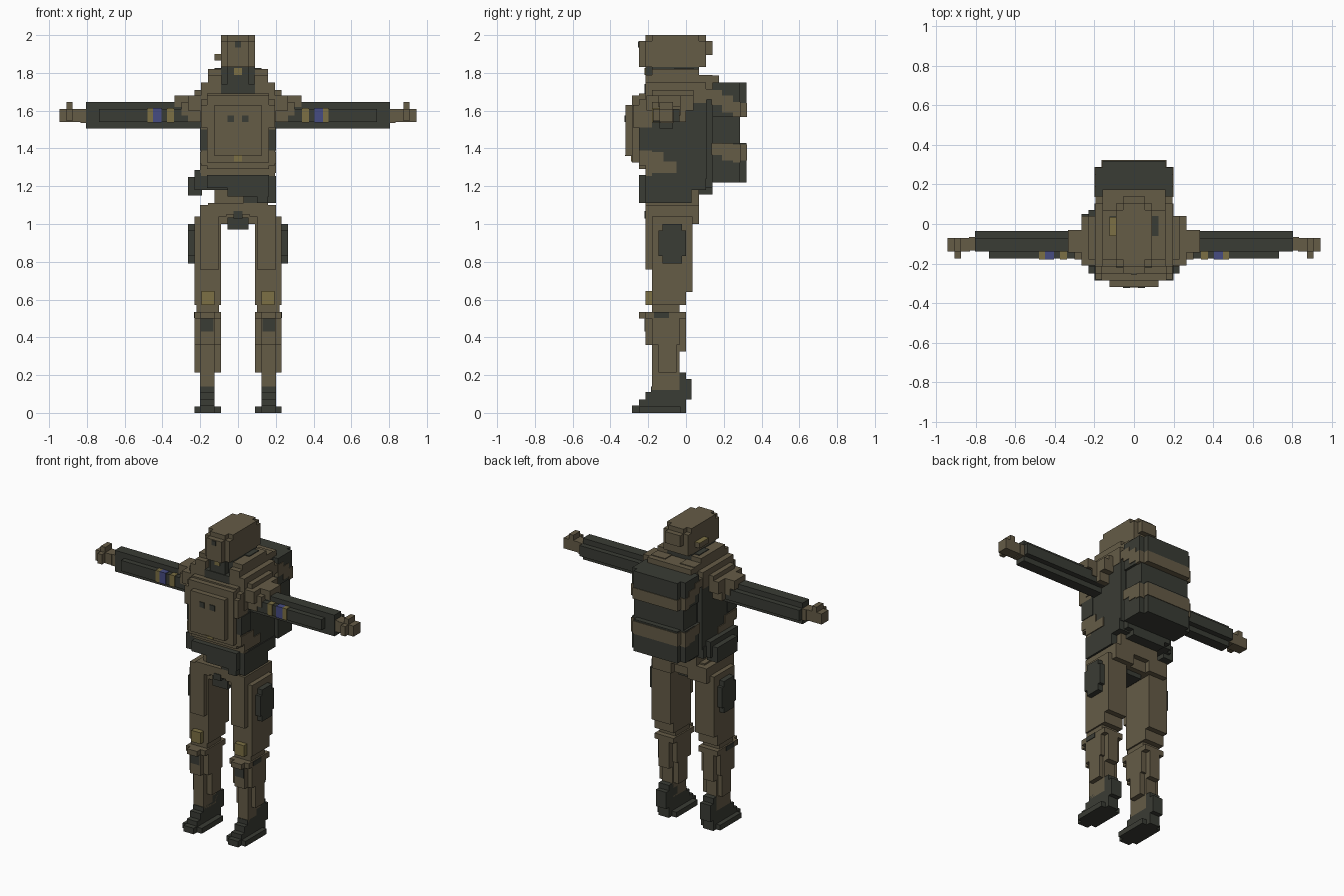
import bpy
import bmesh

old = bpy.data.objects.get("Cube")
if old:
    bpy.data.objects.remove(old, do_unlink=True)


def material(name, rgb):
    m = bpy.data.materials.new(name)
    m.use_nodes = True
    m.diffuse_color = (*rgb, 1)
    bsdf = m.node_tree.nodes["Principled BSDF"]
    bsdf.inputs["Base Color"].default_value = (*rgb, 1)
    bsdf.inputs["Roughness"].default_value = 0.9
    return m


BROWN = material("olive brown", (0.130, 0.106, 0.062))
DARK = material("dark grey green", (0.042, 0.045, 0.035))
GOLD = material("dull gold", (0.200, 0.160, 0.058))
BLUE = material("badge blue", (0.062, 0.072, 0.225))


def part(name, mat, boxes, side=1):
    """Blocky part from boxes given as x0, x1, y0, y1, z0, z1."""
    bm = bmesh.new()
    for x0, x1, y0, y1, z0, z1 in boxes:
        x0, x1 = sorted((x0 * side, x1 * side))
        cube = bmesh.ops.create_cube(bm, size=1)
        for v in cube["verts"]:
            v.co.x = x1 if v.co.x > 0 else x0
            v.co.y = y1 if v.co.y > 0 else y0
            v.co.z = z1 if v.co.z > 0 else z0
    mesh = bpy.data.meshes.new(name)
    bm.to_mesh(mesh)
    bm.free()
    mesh.materials.append(mat)
    obj = bpy.data.objects.new(name, mesh)
    bpy.context.collection.objects.link(obj)
    return obj


def pair(name, mat, boxes):
    """Left part on +x and its mirrored right twin."""
    part("left_" + name, mat, boxes, 1)
    part("right_" + name, mat, boxes, -1)


# Head and neck
part("helmet", BROWN, [
    (-.09, .09, -.215, .105, 1.83, 1.97),
    (-.09, .09, -.18, .07, 1.95, 2.0),
    (-.055, .055, -.215, .105, 1.95, 2.0),
    (-.055, .055, -.25, .14, 1.895, 1.97),
    (-.055, .055, -.25, .10, 1.83, 1.97)])
part("helmet_dot", DARK, [(-.015, .015, -.255, -.25, 1.935, 1.965)])
part("ear_piece", BROWN, [(-.125, -.09, -.06, .035, 1.865, 1.895)])
part("ear_piece_top", GOLD, [(-.125, -.09, -.06, .035, 1.895, 1.9)])
part("neck", DARK, [
    (-.09, .09, -.18, .07, 1.65, 1.83),
    (-.09, .09, -.22, -.1, 1.66, 1.74),
    (-.055, .055, -.215, .0, 1.70, 1.83)])
part("neck_badge", GOLD, [(-.02, .02, -.22, -.21, 1.79, 1.825)])

# Collar and shoulders
pair("collar", BROWN, [
    (.088, .16, -.215, .07, 1.68, 1.79),
    (.088, .16, -.18, .07, 1.75, 1.82),
    (.055, .16, .03, .14, 1.68, 1.79)])
pair("shoulder_strap", DARK, [(.09, .125, -.06, .04, 1.82, 1.825)])
part("upper_back", BROWN, [
    (-.16, .16, .05, .175, 1.715, 1.785),
    (-.195, .195, -.1, .14, 1.66, 1.715)])
pair("shoulder", BROWN, [
    (.09, .197, -.215, .105, 1.64, 1.75),
    (.16, .265, -.21, .04, 1.60, 1.68),
    (.16, .265, -.18, .0, 1.54, 1.62),
    (.16, .23, -.18, .04, 1.66, 1.71),
    (.2, .335, -.145, -.03, 1.62, 1.68),
    (.2, .30, -.18, -.03, 1.575, 1.645)])

# Torso and chest armour
part("torso", DARK, [
    (-.195, .195, -.18, .11, 1.24, 1.66),
    (-.16, .16, .08, .15, 1.26, 1.72)])
part("chest_armour", BROWN, [
    (-.195, .195, -.215, -.17, 1.255, 1.68),
    (-.195, .195, -.25, -.18, 1.50, 1.66),
    (-.195, .195, -.25, -.18, 1.31, 1.39),
    (-.165, .165, -.25, -.20, 1.29, 1.69),
    (-.165, .165, -.285, -.24, 1.325, 1.68),
    (-.195, .195, -.28, -.24, 1.51, 1.63),
    (-.125, .125, -.32, -.28, 1.36, 1.63)])
pair("side_panel", BROWN, [
    (.19, .2, -.215, -.05, 1.27, 1.33),
    (.19, .2, -.25, -.12, 1.32, 1.38),
    (.19, .2, -.215, -.15, 1.54, 1.65)])
pair("side_patch", DARK, [(.165, .2, -.25, -.15, 1.39, 1.51)])
pair("chest_button", DARK, [(.02, .055, -.325, -.315, 1.54, 1.575)])
part("chest_badge", GOLD, [(-.02, .02, -.29, -.28, 1.33, 1.36),
                           (-.02, .02, -.322, -.315, 1.36, 1.365)])

# Backpack with two sloping cloth bands
part("backpack", DARK, [
    (-.195, .195, .14, .285, 1.22, 1.43),
    (-.195, .195, .14, .285, 1.57, 1.75),
    (-.18, .18, .14, .285, 1.42, 1.58),
    (-.16, .16, .105, .32, 1.22, 1.43),
    (-.16, .16, .105, .32, 1.57, 1.75)])
part("upper_pack_band", BROWN, [
    (-.164, .164, .24, .324, 1.567, 1.64),
    (-.199, .199, .25, .289, 1.567, 1.645),
    (-.199, .199, .19, .25, 1.59, 1.68),
    (-.199, .199, .136, .19, 1.63, 1.71)])
part("lower_pack_band", BROWN, [
    (-.164, .164, .24, .324, 1.335, 1.42),
    (-.199, .199, .25, .289, 1.325, 1.42),
    (-.199, .199, .19, .25, 1.335, 1.425),
    (-.199, .199, .136, .19, 1.365, 1.43)])

# Belt, pouches and hips
part("belt", DARK, [
    (-.165, .165, -.25, .14, 1.19, 1.26),
    (-.2, .2, -.215, .105, 1.18, 1.255),
    (-.055, .165, -.25, -.02, 1.145, 1.20),
    (.03, .2, -.215, .03, 1.11, 1.22),
    (.10, .16, -.25, -.1, 1.11, 1.18)])
part("belt_pouch", DARK, [
    (-.265, -.19, -.16, .05, 1.15, 1.25),
    (-.23, -.12, -.215, .07, 1.18, 1.285)])
part("rear_pouch", DARK, [(-.12, .12, .06, .14, 1.155, 1.22)])
part("hips", BROWN, [
    (-.125, .16, -.18, .07, 1.07, 1.20),
    (-.16, .16, -.215, .035, 1.05, 1.11),
    (-.10, .10, -.18, .035, 1.0, 1.08)])
part("crotch_guard", DARK, [
    (-.055, .055, -.19, .0, .97, 1.035),
    (-.025, .025, -.219, -.1, 1.03, 1.07)])

# Arms with sleeve badges and hands
pair("arm", DARK, [
    (.18, .805, -.14, -.07, 1.505, 1.645),
    (.18, .735, -.175, -.07, 1.54, 1.61),
    (.18, .805, -.14, -.035, 1.54, 1.61)])
pair("sleeve_stripe", GOLD, [
    (.34, .375, -.179, -.13, 1.538, 1.614),
    (.45, .48, -.179, -.13, 1.538, 1.614)])
pair("sleeve_badge", BLUE, [(.405, .45, -.179, -.13, 1.538, 1.614)])
pair("hand", BROWN, [
    (.80, .835, -.135, -.065, 1.535, 1.61),
    (.83, .945, -.14, -.07, 1.54, 1.61),
    (.875, .908, -.14, -.07, 1.60, 1.645),
    (.875, .908, -.175, -.10, 1.545, 1.61)])

# Legs
pair("thigh", BROWN, [
    (.06, .20, -.215, .035, 1.04, 1.10),
    (.06, .20, -.145, .07, 1.0, 1.10),
    (.09, .23, -.18, .035, .64, 1.04),
    (.10, .20, -.215, .0, .76, 1.07)])
pair("thigh_pouch", DARK, [
    (.22, .265, -.125, -.02, .79, 1.0),
    (.22, .265, -.145, .0, .83, .965)])
pair("knee", BROWN, [
    (.09, .23, -.18, .0, .57, .65),
    (.10, .22, -.18, -.035, .53, .58),
    (.09, .23, -.215, .0, .50, .535),
    (.125, .2, -.25, -.18, .50, .535)])
pair("knee_strap", DARK, [(.225, .234, -.17, -.09, .503, .533)])
pair("knee_pad", GOLD, [(.125, .193, -.215, -.17, .57, .645)])
pair("shin", BROWN, [
    (.09, .23, -.18, -.035, .36, .51),
    (.125, .2, -.215, .0, .36, .51),
    (.125, .2, -.17, .0, .325, .51),
    (.09, .23, -.145, -.05, .215, .37),
    (.125, .2, -.18, -.035, .12, .37)])
pair("shin_patch", DARK, [(.13, .195, -.219, -.211, .43, .50)])

# Boots
pair("boot", DARK, [
    (.09, .23, -.25, -.03, 0, .035),
    (.125, .2, -.285, .0, 0, .04),
    (.125, .2, -.25, .0, .03, .07),
    (.125, .2, -.215, .03, .07, .11),
    (.125, .2, -.184, .03, .10, .14),
    (.125, .2, -.09, .03, .13, .18),
    (.125, .2, -.05, .0, .17, .215)])
